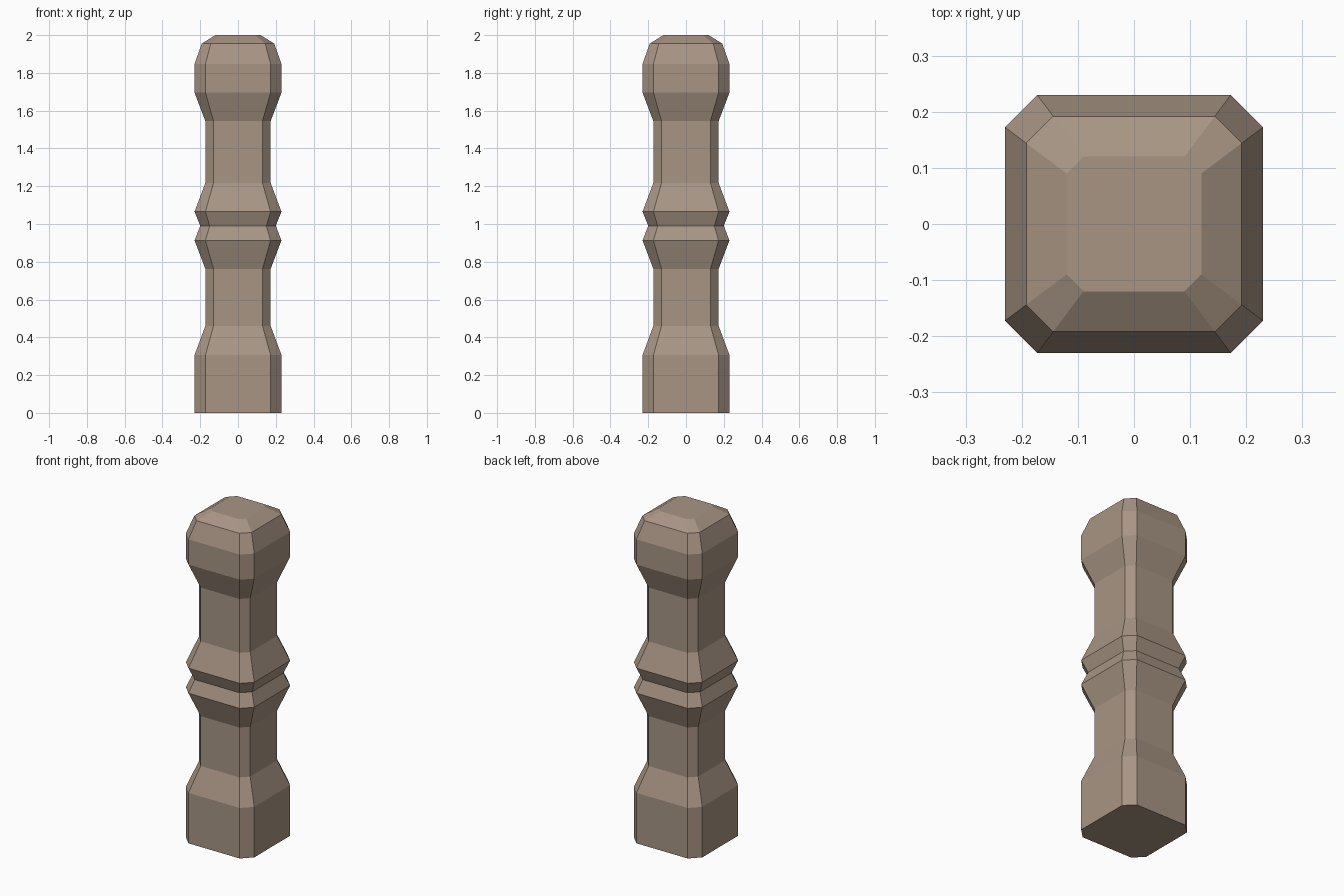
import bpy, bmesh

if "Cube" in bpy.data.objects:
    bpy.data.objects.remove(bpy.data.objects["Cube"])

# Post profile: (half width, height)
PROFILE = [(0.23, 0.0), (0.23, 0.307), (0.173, 0.46), (0.173, 0.763),
           (0.23, 0.913), (0.20, 0.99), (0.23, 1.065), (0.173, 1.217),
           (0.173, 1.545), (0.23, 1.695), (0.23, 1.848), (0.192, 1.955),
           (0.12, 2.0)]
FLAT = 0.75  # flat part of each side, the rest is the corner chamfer


def chamfered_square(h):
    c = h * FLAT
    return [(h, -c), (h, c), (c, h), (-c, h), (-h, c), (-h, -c), (-c, -h), (c, -h)]


# Post: chamfered-square rings joined up the profile, capped at both ends
bm = bmesh.new()
rings = [[bm.verts.new((x, y, z)) for x, y in chamfered_square(h)] for h, z in PROFILE]
for low, high in zip(rings, rings[1:]):
    for i in range(8):
        j = (i + 1) % 8
        bm.faces.new((low[i], low[j], high[j], high[i]))
bm.faces.new(rings[0][::-1])
bm.faces.new(rings[-1])
bmesh.ops.recalc_face_normals(bm, faces=bm.faces)

mesh = bpy.data.meshes.new("post")
bm.to_mesh(mesh)
bm.free()
post = bpy.data.objects.new("post", mesh)
bpy.context.collection.objects.link(post)

# Warm brown stone colour
stone = bpy.data.materials.new("stone")
stone.diffuse_color = (0.39, 0.30, 0.23, 1.0)
stone.use_nodes = True
stone.node_tree.nodes["Principled BSDF"].inputs["Base Color"].default_value = stone.diffuse_color
mesh.materials.append(stone)
